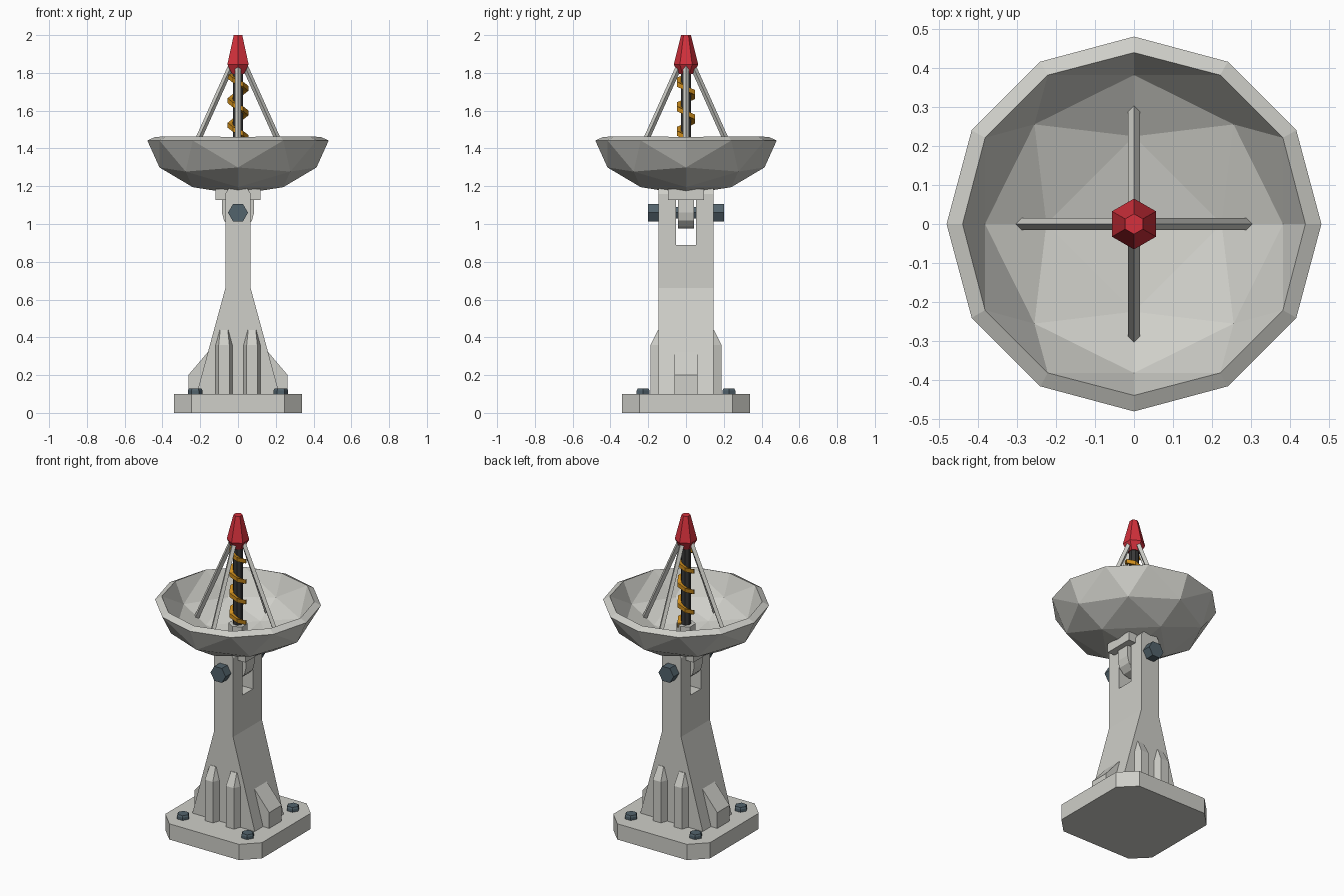
import bpy, bmesh, math
from math import sin, cos, pi, radians
from mathutils import Vector, Matrix

if "Cube" in bpy.data.objects:
    bpy.data.objects.remove(bpy.data.objects["Cube"])


def material(name, rgb):
    m = bpy.data.materials.new(name)
    m.diffuse_color = (*rgb, 1)
    m.use_nodes = True
    m.node_tree.nodes["Principled BSDF"].inputs["Base Color"].default_value = m.diffuse_color
    return m


GREY = material("light grey", (0.62, 0.62, 0.58))
SLATE = material("slate bolt", (0.085, 0.125, 0.15))
RED = material("red", (0.66, 0.03, 0.045))
ORANGE = material("orange", (0.62, 0.27, 0.012))
BLACK = material("charcoal", (0.04, 0.04, 0.04))


def finish(name, bm, mat):
    bmesh.ops.remove_doubles(bm, verts=bm.verts, dist=1e-5)
    bmesh.ops.recalc_face_normals(bm, faces=bm.faces)
    me = bpy.data.meshes.new(name)
    bm.to_mesh(me)
    bm.free()
    me.materials.append(mat)
    ob = bpy.data.objects.new(name, me)
    bpy.context.collection.objects.link(ob)
    return ob


def loft(name, loops, mat):
    """Skin equal-length point loops and cap both ends."""
    bm = bmesh.new()
    rings = [[bm.verts.new(p) for p in lp] for lp in loops]
    n = len(rings[0])
    for a, b in zip(rings, rings[1:]):
        for i in range(n):
            j = (i + 1) % n
            bm.faces.new((a[i], a[j], b[j], b[i]))
    bm.faces.new(rings[0])
    bm.faces.new(rings[-1])
    return finish(name, bm, mat)


def prism_y(name, prof, y0, y1, mat):
    return loft(name, [[(x, y, z) for x, z in prof] for y in (y0, y1)], mat)


def ngon(r, n, off=0.0):
    return [(r * cos(off + 2 * pi * i / n), r * sin(off + 2 * pi * i / n)) for i in range(n)]


def turned(name, prof, n, mat, off=0.0, at=(0, 0)):
    return loft(name, [[(x + at[0], y + at[1], z) for x, y in ngon(r, n, off)]
                       for r, z in prof], mat)


def rod(name, a, b, r, n, mat, off=0.0):
    a, b = Vector(a), Vector(b)
    q = (b - a).to_track_quat('Z', 'Y')
    return loft(name, [[p + q @ Vector((x, y, 0)) for x, y in ngon(r, n, off)]
                       for p in (a, b)], mat)


# Base plate with cut corners, and its bolts
h, c = 0.34, 0.245
plate = [(h, -c), (h, c), (c, h), (-c, h), (-h, c), (-h, -c), (-c, -h), (c, -h)]
loft("base_plate", [[(x, y, z) for x, y in plate] for z in (0, 0.1)], GREY)
for sx in (-1, 1):
    for sy in (-1, 1):
        turned("base_bolt", [(0.039, 0.1), (0.039, 0.118), (0.034, 0.128)], 6, SLATE,
               at=(0.227 * sx, 0.227 * sy))

# Tapered column and the two fork arms
prism_y("column", [(-0.222, 0.09), (0.222, 0.09), (0.067, 0.66), (0.067, 0.89),
                   (-0.067, 0.89), (-0.067, 0.66)], -0.145, 0.145, GREY)
arm = [(-0.067, 0.89), (0.067, 0.89), (0.067, 1.16), (0.045, 1.195),
       (-0.045, 1.195), (-0.067, 1.16)]
for s in (-1, 1):
    prism_y("fork_arm", arm, 0.053 * s, 0.145 * s, GREY)
    # Front and back ribs, trapezoid section with sloped top
    for cx in (-0.074, 0.074):
        def ring(z, y, wi, wo):
            return [(cx - wi, s * 0.13, z), (cx + wi, s * 0.13, z),
                    (cx + wi, s * 0.145, z), (cx + wo, s * y, z),
                    (cx - wo, s * y, z), (cx - wi, s * 0.145, z)]
        loft("face_rib", [ring(0.09, 0.187, 0.044, 0.028), ring(0.36, 0.187, 0.044, 0.028),
                          ring(0.44, 0.148, 0.022, 0.02)], GREY)
    # Side buttresses
    prism_y("side_buttress", [(s * 0.1, 0.09), (s * 0.263, 0.09), (s * 0.263, 0.2),
                              (s * 0.157, 0.325), (s * 0.1, 0.325)], -0.062, 0.062, GREY)
    # Hinge bolt heads
    prism_y("hinge_bolt", [(x, 1.06 + z) for x, z in ngon(0.053, 6)],
            0.145 * s, 0.2 * s, SLATE)

# Hinge pin, lug and dish bracket
prism_y("hinge_pin", [(x, 1.06 + z) for x, z in ngon(0.035, 6)], -0.15, 0.15, SLATE)
lug = [(0.085 * cos(a), 1.06 + 0.085 * sin(a)) for a in
       [radians(d) for d in (180, 210, 240, 270, 300, 330, 360)]]
prism_y("hinge_lug", lug + [(0.085, 1.15), (-0.085, 1.15)], -0.043, 0.043, GREY)
prism_y("dish_bracket", [(-0.118, 1.128), (0.118, 1.128), (0.118, 1.185), (-0.118, 1.185)],
        -0.095, 0.095, GREY)

# Dish: lower half of a three-step octahedral sphere, flattened and thickened
R, DEPTH, RIM, N = 0.48, 0.285, 1.442, 3
bm = bmesh.new()
for q in range(4):
    rot = Matrix.Rotation(q * pi / 2, 4, 'Z')
    grid = {}
    for i in range(N + 1):
        for j in range(N + 1 - i):
            p = Vector([sin(t * pi / 2 / N) for t in (i, j, N - i - j)]).normalized()
            grid[i, j] = bm.verts.new(rot @ Vector((p.x * R, p.y * R, RIM - p.z * DEPTH)))
    for i in range(N):
        for j in range(N - i):
            bm.faces.new((grid[i, j], grid[i, j + 1], grid[i + 1, j]))
            if i + j < N - 1:
                bm.faces.new((grid[i + 1, j], grid[i, j + 1], grid[i + 1, j + 1]))
bmesh.ops.remove_doubles(bm, verts=bm.verts, dist=1e-4)
bmesh.ops.recalc_face_normals(bm, faces=bm.faces)
if sum(f.normal.z for f in bm.faces) > 0:
    bmesh.ops.reverse_faces(bm, faces=bm.faces)
me = bpy.data.meshes.new("dish")
bm.to_mesh(me)
bm.free()
me.materials.append(GREY)
dish = bpy.data.objects.new("dish", me)
bpy.context.collection.objects.link(dish)
mod = dish.modifiers.new("thickness", 'SOLIDIFY')
mod.thickness = 0.045
mod.offset = -1

# Feed mast with socket and red hexagonal cap
turned("mast_socket", [(0.056, 1.18), (0.056, 1.31)], 6, GREY, pi / 6)
turned("mast", [(0.03, 1.25), (0.03, 1.82)], 8, BLACK, pi / 8)
turned("feed_cap", [(0.038, 1.795), (0.065, 1.845), (0.026, 2.0)], 6, RED, pi / 2)

# Helix coil: square wire wound around the mast
PITCH, SEG, TURNS = 0.13, 6, 3.67
loops = []
for k in range(round(SEG * TURNS) + 1):
    a = 2 * pi * k / SEG
    z = 1.783 - PITCH * k / SEG
    loops.append([(r * cos(a + pi), r * sin(a + pi), z + dz)
                  for r, dz in ((0.03, -0.013), (0.055, -0.013), (0.055, 0.013), (0.03, 0.013))])
loft("helix_coil", loops, ORANGE)

# Four support struts
for i in range(4):
    d = Vector((cos(i * pi / 2), sin(i * pi / 2), 0))
    rod("strut", d * 0.293 + Vector((0, 0, 1.265)), d * 0.03 + Vector((0, 0, 1.85)),
        0.016, 4, GREY)
